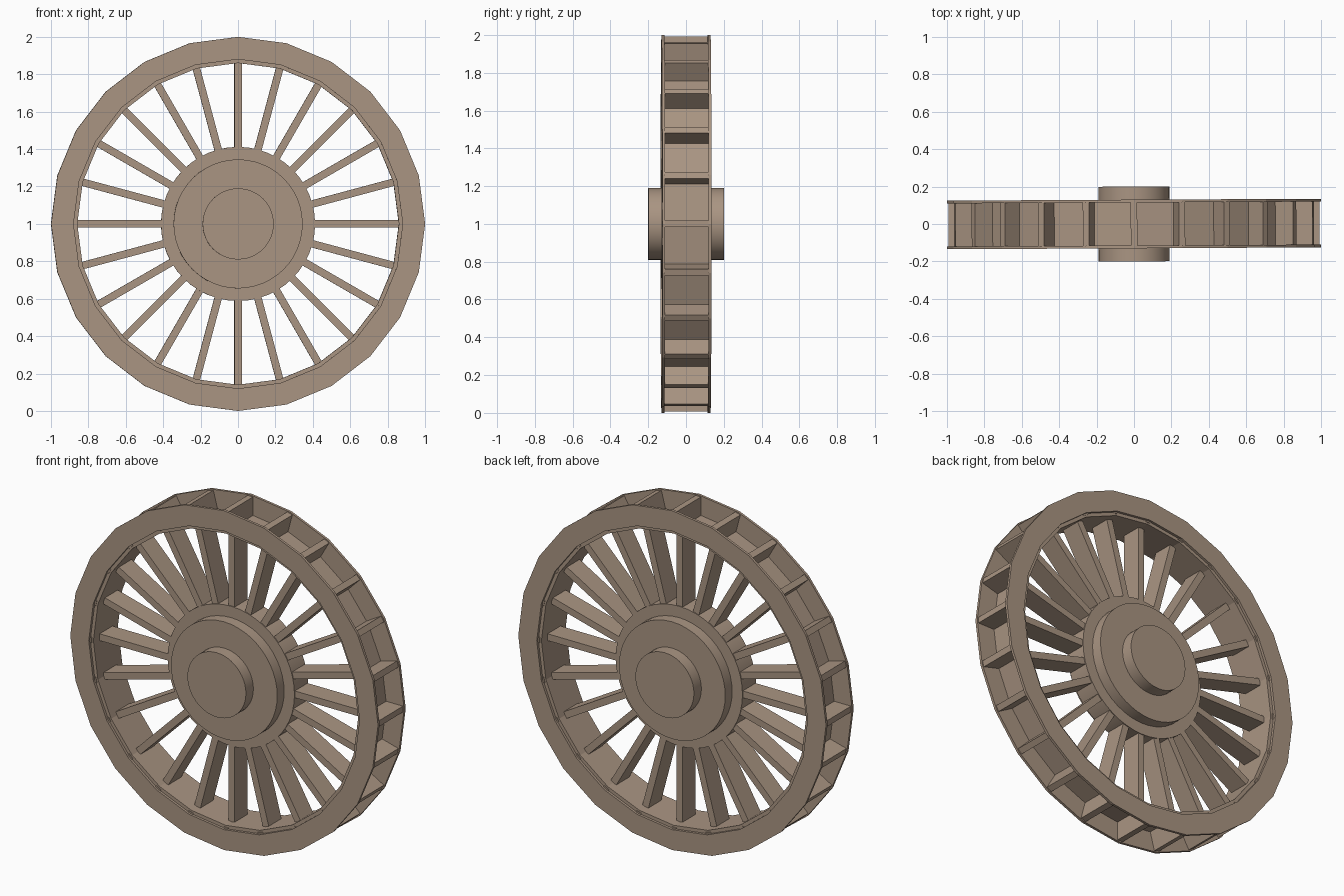
import bpy, bmesh, math
from mathutils import Matrix

if "Cube" in bpy.data.objects:
    bpy.data.objects.remove(bpy.data.objects["Cube"])

wood = bpy.data.materials.new("weathered_wood")
wood.diffuse_color = (0.40, 0.30, 0.225, 1)
wood.use_nodes = True
wood.node_tree.nodes["Principled BSDF"].inputs["Base Color"].default_value = wood.diffuse_color
N = 24
# the whole wheel is very slightly turned about the vertical
PLACE = Matrix.Translation((0, 0, 1)) @ Matrix.Rotation(0.005, 4, 'Z')


def finish(name, bm, smooth=False):
    bmesh.ops.recalc_face_normals(bm, faces=bm.faces)
    me = bpy.data.meshes.new(name)
    bm.to_mesh(me)
    bm.free()
    me.materials.append(wood)
    ob = bpy.data.objects.new(name, me)
    bpy.context.collection.objects.link(ob)
    ob.matrix_world = PLACE
    if smooth:
        bpy.ops.object.select_all(action='DESELECT')
        ob.select_set(True)
        bpy.context.view_layer.objects.active = ob
        bpy.ops.object.shade_smooth_by_angle(angle=math.radians(30))
    return ob


def ring(name, r0, r1, y0, y1, n=N):
    # rectangular section swept around the y axis
    bm = bmesh.new()
    prof = [(r0, y0), (r1, y0), (r1, y1), (r0, y1)]
    loops = []
    for i in range(n):
        a = 2 * math.pi * i / n
        loops.append([bm.verts.new((r * math.sin(a), y, r * math.cos(a))) for r, y in prof])
    for i in range(n):
        p, q = loops[i], loops[(i + 1) % n]
        for k in range(4):
            m = (k + 1) % 4
            bm.faces.new((p[k], p[m], q[m], q[k]))
    finish(name, bm)


def disc(name, r, half, n, smooth):
    bm = bmesh.new()
    bmesh.ops.create_cone(bm, cap_ends=True, segments=n, radius1=r, radius2=r, depth=2 * half,
                          matrix=Matrix.Rotation(math.pi / 2, 4, 'X'))
    finish(name, bm, smooth)


def radial_boards(name, r0, r1, width, half):
    bm = bmesh.new()
    for i in range(N):
        m = (Matrix.Rotation(2 * math.pi * i / N, 4, 'Y')
             @ Matrix.Translation((0, 0, (r0 + r1) / 2))
             @ Matrix.Diagonal((width, 2 * half, r1 - r0, 1)))
        bmesh.ops.create_cube(bm, size=1, matrix=m)
    finish(name, bm)


# rim: two side plates and the bucket floor
ring("rim_plate_front", 0.88, 1.0, -0.13, -0.115)
ring("rim_plate_back", 0.88, 1.0, 0.115, 0.13)
ring("bucket_floor", 0.86, 0.885, -0.115, 0.115)
# paddles and spokes
radial_boards("paddles", 0.87, 0.992, 0.035, 0.118)
radial_boards("spokes", 0.38, 0.862, 0.04, 0.06)
# hub
disc("hub_ring", 0.412, 0.065, 48, True)
disc("hub_disc", 0.345, 0.13, 48, True)
disc("axle", 0.19, 0.2, 48, True)
